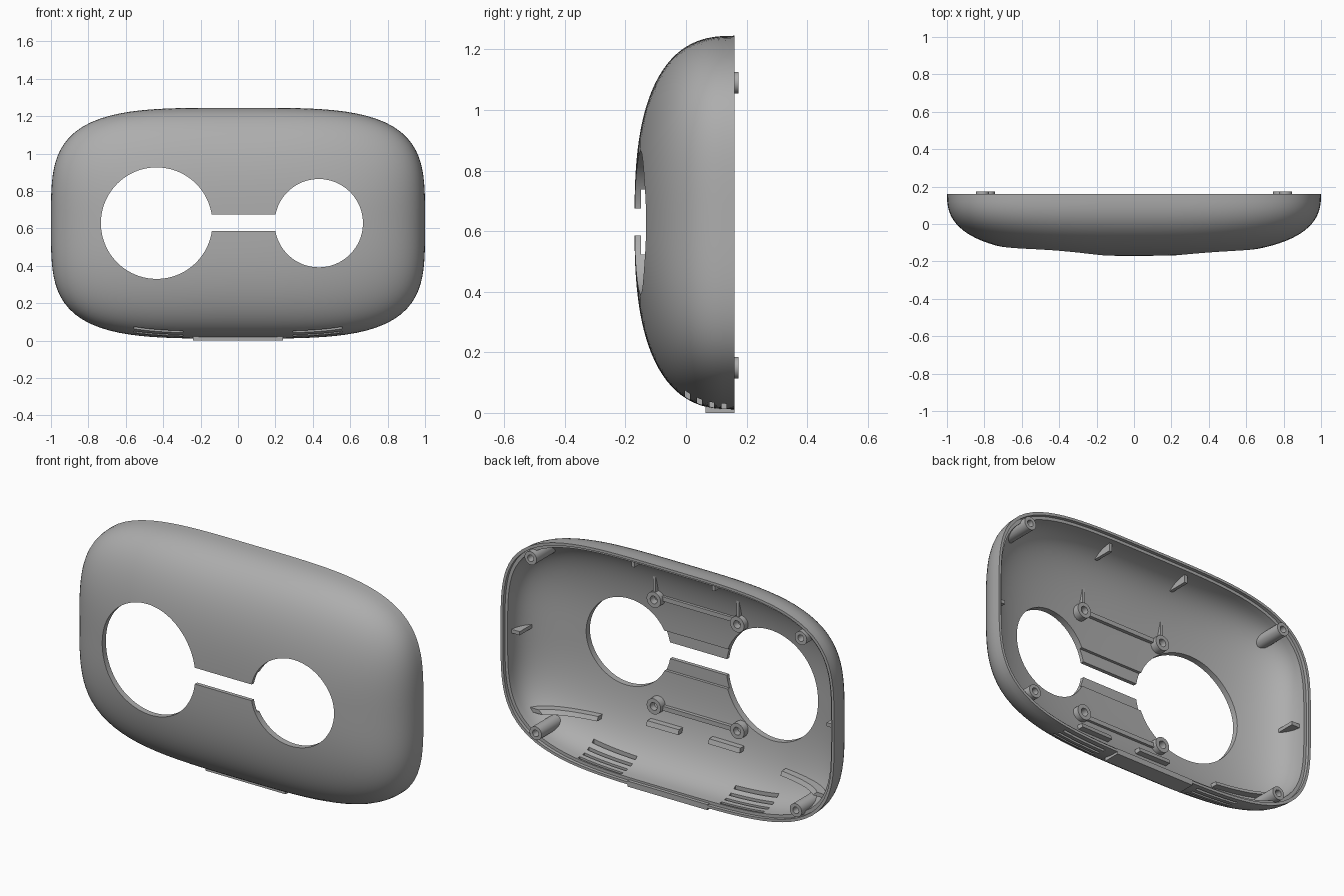
import bpy, bmesh, math
from mathutils import Matrix

cube = bpy.data.objects.get("Cube")
if cube:
    bpy.data.objects.remove(cube, do_unlink=True)

grey = bpy.data.materials.new("warm_grey_plastic")
grey.use_nodes = True
COLOUR = (0.42, 0.42, 0.42, 1)
grey.diffuse_color = COLOUR
grey.node_tree.nodes["Principled BSDF"].inputs["Base Color"].default_value = COLOUR

MID, HALF_W, HALF_H = 0.628, 1.0, 0.617
FRONT, BACK = -0.17, 0.16
SEG, RINGS = 128, 28


def finish(name, bm):
    bmesh.ops.recalc_face_normals(bm, faces=bm.faces)
    mesh = bpy.data.meshes.new(name)
    bm.to_mesh(mesh)
    bm.free()
    mesh.materials.append(grey)
    ob = bpy.data.objects.new(name, mesh)
    bpy.context.collection.objects.link(ob)
    return ob


def outline(bm, inset, y, sx=1.0, sz=1.0, n=3.8):
    """One rounded-rectangle ring of vertices."""
    ring = []
    for i in range(SEG):
        c, s = math.cos(math.tau * i / SEG), math.sin(math.tau * i / SEG)
        r = (abs(c) ** n + abs(s) ** n) ** (-1 / n)
        ring.append(bm.verts.new(((HALF_W - inset) * sx * r * c, y,
                                  MID + (HALF_H - inset) * sz * r * s)))
    return ring


def dome(bm, inset, front, back):
    """Rings of the bulging front, from the middle out to the rim."""
    rings = []
    for k in range(1, RINGS + 1):
        t = math.sin(math.pi / 2 * k / RINGS)
        w = t ** 2.7
        d = 1 - max(0, 1 - w) ** (1 / 2.6)
        rings.append(outline(bm, inset, front + d * (back - front),
                             w ** (1 / 3.2), t, 2.4 + 1.4 * t * t))
    return rings


def skin(bm, rings):
    for a, b in zip(rings, rings[1:]):
        for i in range(SEG):
            j = (i + 1) % SEG
            bm.faces.new((a[i], a[j], b[j], b[i]))
    for end in (rings[0], rings[-1]):
        bm.faces.new(end)


def solid(name, inset, front):
    """Closed dome used to trim the inner parts to the wall."""
    bm = bmesh.new()
    skin(bm, dome(bm, inset, front, BACK) + [outline(bm, inset, 0.3)])
    ob = finish(name, bm)
    ob.hide_render = True
    return ob


def box(name, x0, x1, y0, y1, z0, z1):
    bm = bmesh.new()
    place = Matrix.Translation(((x0 + x1) / 2, (y0 + y1) / 2, (z0 + z1) / 2))
    bmesh.ops.create_cube(bm, size=1, matrix=place @ Matrix.Diagonal((x1 - x0, y1 - y0, z1 - z0, 1)))
    return finish(name, bm)


def rod(name, x, z, r, y0, y1, sides=32):
    bm = bmesh.new()
    place = Matrix.Translation((x, (y0 + y1) / 2, z)) @ Matrix.Rotation(math.pi / 2, 4, "X")
    bmesh.ops.create_cone(bm, cap_ends=True, segments=sides, radius1=r, radius2=r,
                          depth=y1 - y0, matrix=place)
    return finish(name, bm)


def boolean(ob, other, operation="DIFFERENCE", keep=False):
    m = ob.modifiers.new("trim", "BOOLEAN")
    m.operation, m.object, m.solver = operation, other, "EXACT"
    bpy.context.view_layer.objects.active = ob
    bpy.ops.object.modifier_apply(modifier=m.name)
    if not keep:
        bpy.data.objects.remove(other, do_unlink=True)


def smooth(ob):
    bpy.ops.object.select_all(action="DESELECT")
    ob.select_set(True)
    bpy.context.view_layer.objects.active = ob
    bpy.ops.object.shade_smooth_by_angle(angle=math.radians(30))


# Shell: outer dome, stepped rim, inner dome
bm = bmesh.new()
LIP = 0.142
rings = dome(bm, 0, FRONT, BACK)
rings += [outline(bm, 0.014, BACK), outline(bm, 0.014, LIP)]
rings += reversed(dome(bm, 0.03, -0.135, LIP))
skin(bm, rings)
shell = finish("shell", bm)

# Two round openings joined by a slot, thinned behind the slot
boolean(shell, rod("large_hole", -0.435, MID, 0.298, -0.4, 0.1, 128))
boolean(shell, rod("small_hole", 0.432, MID, 0.236, -0.4, 0.1, 128))
boolean(shell, box("slot", -0.2, 0.26, -0.4, 0.1, 0.586, 0.674))
boolean(shell, box("slot_recess", -0.22, 0.28, -0.149, 0.0, 0.522, 0.738))

# Vent slits in the underside
for side in (-1, 1):
    for y in (0.005, 0.045, 0.085, 0.125):
        xs = sorted((side * 0.295, side * 0.555))
        boolean(shell, box("vent", *xs, y - 0.008, y + 0.008, -0.1, 0.2))
smooth(shell)

# Inner parts, trimmed to lie inside the wall
wall = solid("wall_trim", 0.012, -0.155)
cavity = solid("rib_trim", 0.055, -0.105)


def fit(ob, follow=False):
    boolean(ob, wall, "INTERSECT", keep=True)
    if follow:
        boolean(ob, cavity, keep=True)
    smooth(ob)


def boss(name, x, z, r, top):
    ob = rod(name, x, z, r, -0.3, top)
    boolean(ob, rod("bore", x, z, r * 0.5, top - 0.045, top + 0.1, 24))
    fit(ob)


for side, label in ((1, "left"), (-1, "right")):
    def span(a, b):
        return sorted((side * a, side * b))

    # Screw posts in the corners and around the slot
    boss(label + "_upper_corner_post", side * 0.81, 1.09, 0.036, 0.174)
    boss(label + "_lower_corner_post", side * 0.78, 0.149, 0.036, 0.174)
    boss(label + "_upper_middle_post", side * 0.25, 0.917, 0.042, -0.08)
    boss(label + "_lower_middle_post", side * 0.25, 0.339, 0.042, -0.08)
    # Fin above each upper post
    fit(box(label + "_fin", *span(0.242, 0.258), -0.3, -0.085, 0.95, 1.2))
    # Gussets on the top and side walls
    fit(box(label + "_top_gusset", *span(0.232, 0.25), -0.04, 0.11, 1.17, 1.3))
    fit(box(label + "_side_gusset", *span(0.92, 1.1), -0.04, 0.11, MID - 0.01, MID + 0.01))
    # Low ribs following the wall
    fit(box(label + "_floor_rib", *span(0.09, 0.28), -0.3, 0.0, 0.235, 0.26), True)
    fit(box(label + "_corner_rib", *span(0.55, 1.1), -0.3, 0.07, 0.2, 0.222), True)

# Bars joining the middle posts
for name, z in (("upper_bar", 0.925), ("lower_bar", 0.332)):
    fit(box(name, -0.22, 0.22, -0.3, -0.1, z - 0.012, z + 0.012))

for helper in (wall, cavity):
    bpy.data.objects.remove(helper, do_unlink=True)

# Flat foot under the shell
box("foot", -0.24, 0.24, 0.065, BACK, 0.0, 0.03)
